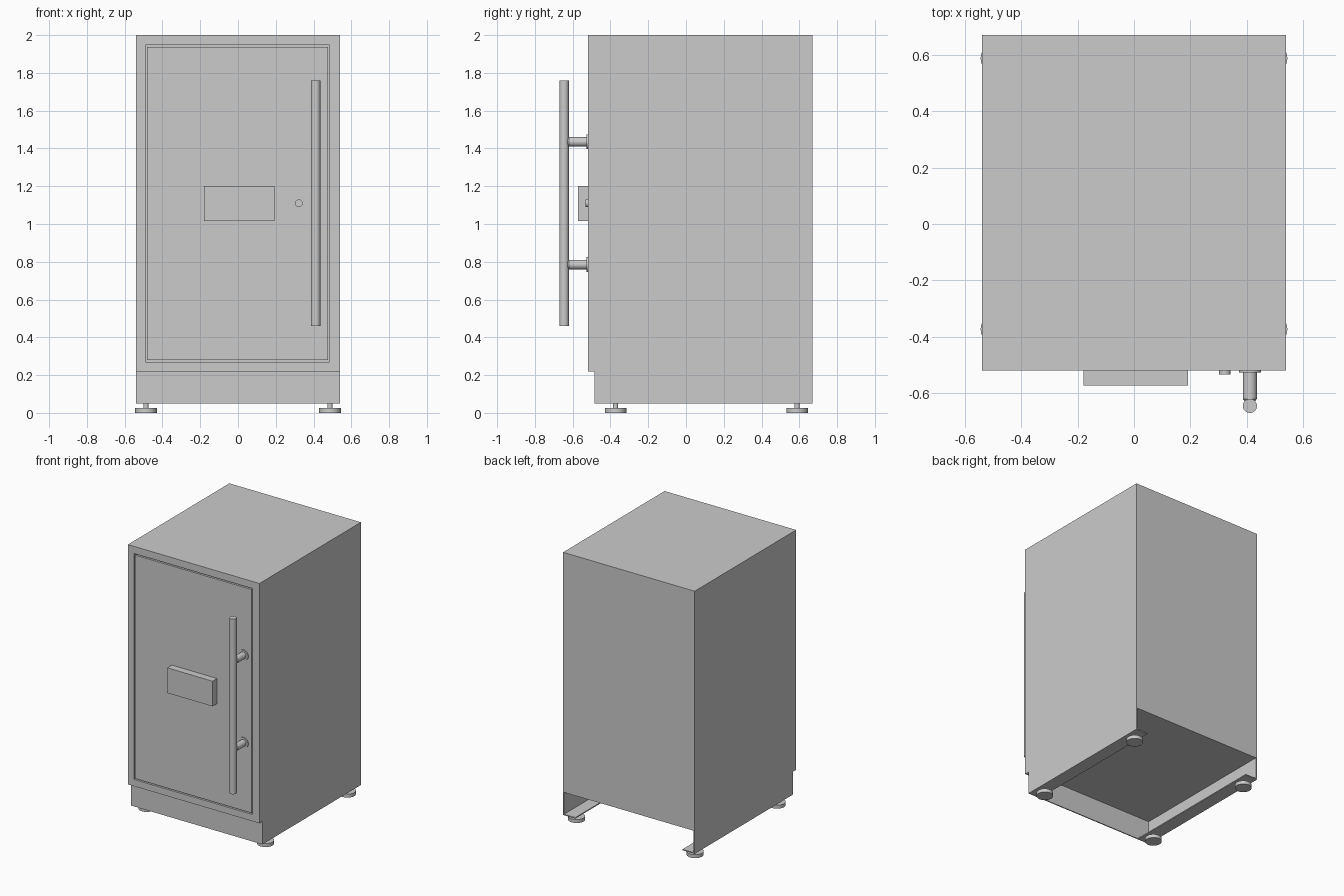
import bpy, bmesh, math

if "Cube" in bpy.data.objects:
    bpy.data.objects.remove(bpy.data.objects["Cube"])


def box(name, x, y, z):
    bpy.ops.mesh.primitive_cube_add(
        size=1, location=(sum(x) / 2, sum(y) / 2, sum(z) / 2))
    o = bpy.context.object
    o.name = name
    o.scale = (x[1] - x[0], y[1] - y[0], z[1] - z[0])
    bpy.ops.object.transform_apply(location=True, scale=True)
    return o


def rod(name, a, b, r, axis='Z', r2=None):
    """Cylinder or cone from a toward b, along Z (up) or Y (backward)."""
    mid = [(p + q) / 2 for p, q in zip(a, b)]
    bpy.ops.mesh.primitive_cone_add(
        vertices=32, radius1=r, radius2=r if r2 is None else r2,
        depth=math.dist(a, b), location=mid,
        rotation=(0, 0, 0) if axis == 'Z' else (-math.pi / 2, 0, 0))
    o = bpy.context.object
    o.name = name
    bpy.ops.object.shade_smooth_by_angle(angle=math.radians(35))
    return o


W, FRONT, BACK = 0.54, -0.52, 0.67
FLOOR, KICK, BASE = 0.22, -0.485, 0.05
DX, DZ = (-0.49, 0.485), (0.27, 1.947)
GAP, DEPTH = 0.009, 0.05

# Cabinet body with a door recess pushed into the front face
body = box("cabinet_body", (-W, W), (FRONT, BACK), (FLOOR, 2.0))
bm = bmesh.new()
bm.from_mesh(body.data)
front = min(bm.faces, key=lambda f: f.calc_center_median().y)
bmesh.ops.inset_region(bm, faces=[front], thickness=0.05)
for v in front.verts:
    v.co.x = DX[0] if v.co.x < 0 else DX[1]
    v.co.z = DZ[0] if v.co.z < 1 else DZ[1]
new = bmesh.ops.extrude_discrete_faces(bm, faces=[front])["faces"][0]
for v in new.verts:
    v.co.y += DEPTH
bm.normal_update()
bm.to_mesh(body.data)
bm.free()

# Flush door leaving a narrow gap
box("door", (DX[0] + GAP, DX[1] - GAP), (FRONT, FRONT + DEPTH),
    (DZ[0] + GAP, DZ[1] - GAP))

# Plinth: kick plate, side skirts and foot flanges, open at the back
T = 0.008
box("kick_plate", (-W, W), (KICK, KICK + T), (BASE, FLOOR))
for s, side in ((-1, "left"), (1, "right")):
    box(side + "_skirt", sorted((s * W, s * (W - T))), (KICK + T, BACK), (BASE, FLOOR))
    box(side + "_foot_flange", sorted((s * (W - T), s * (W - 0.1))),
        (KICK + T, BACK), (BASE, BASE + T))
    # Levelling feet
    for y, end in ((-0.373, "front"), (0.588, "back")):
        x = s * 0.487
        rod(f"{end}_{side}_foot", (x, y, 0), (x, y, 0.026), 0.057)
        rod(f"{end}_{side}_foot_stem", (x, y, 0.026), (x, y, BASE + T), 0.014)

# Keypad housing
box("keypad_box", (-0.18, 0.192), (-0.573, FRONT), (1.015, 1.202))

# Key lock with a raised rim and a recessed core
lock = rod("lock_rim", (0.322, -0.533, 1.11), (0.322, FRONT, 1.11), 0.02, 'Y')
bm = bmesh.new()
bm.from_mesh(lock.data)
cap = min(bm.faces, key=lambda f: f.calc_center_median().z)
bmesh.ops.inset_region(bm, faces=[cap], thickness=0.007)
core = bmesh.ops.extrude_discrete_faces(bm, faces=[cap])["faces"][0]
for v in core.verts:
    v.co.z += 0.006
bm.to_mesh(lock.data)
bm.free()

# Bar handle on two posts with wall roses
HX, HY = 0.411, -0.645
rod("handle_bar", (HX, HY, 0.46), (HX, HY, 1.76), 0.025)
for z, n in ((0.785, "lower"), (1.435, "upper")):
    rod(n + "_handle_post", (HX, -0.62, z), (HX, FRONT, z), 0.025, 'Y')
    rod(n + "_handle_post_tip", (HX, HY, z), (HX, -0.62, z), 0.006, 'Y', 0.025)
    rod(n + "_handle_rose", (HX, -0.527, z), (HX, FRONT, z), 0.039, 'Y')
